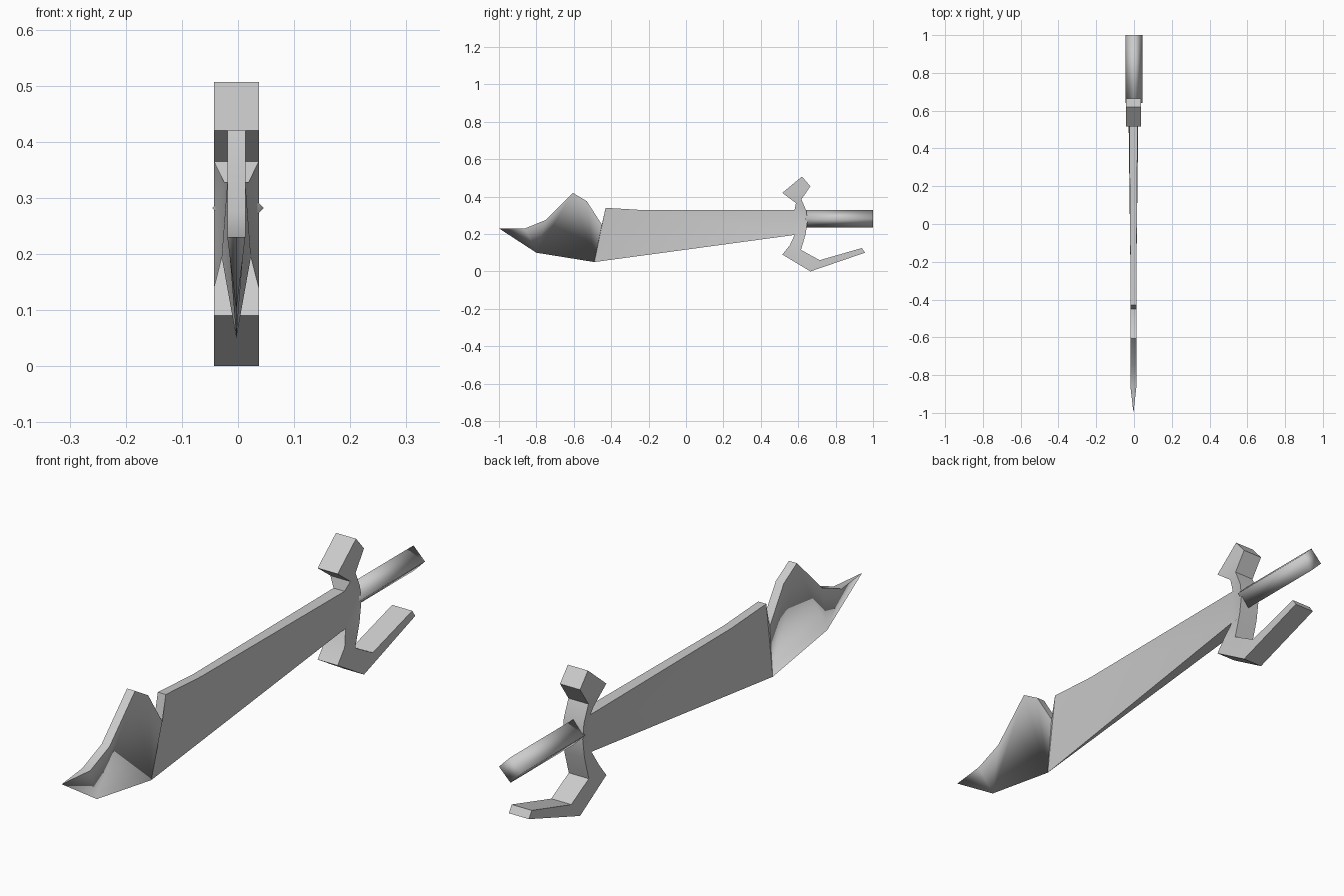
import bpy, bmesh, math
from mathutils import Matrix

cube = bpy.data.objects.get("Cube")
if cube:
    bpy.data.objects.remove(cube, do_unlink=True)

grey = bpy.data.materials.new("light_grey")
grey.use_nodes = True
COLOUR = (0.6, 0.6, 0.6, 1)
grey.diffuse_color = COLOUR
grey.node_tree.nodes["Principled BSDF"].inputs["Base Color"].default_value = COLOUR


def add_object(name, bm):
    bmesh.ops.recalc_face_normals(bm, faces=bm.faces[:])
    for f in bm.faces:
        f.smooth = True
    mesh = bpy.data.meshes.new(name)
    bm.to_mesh(mesh)
    bm.free()
    mesh.materials.append(grey)
    obj = bpy.data.objects.new(name, mesh)
    bpy.context.collection.objects.link(obj)
    return obj


# Outline points: y, z, half thickness
MID = -0.003   # centre plane of blade and guard
B, G = 0.016, 0.04
points = {
    # blade spine, tip to guard
    "tip": (-1, 0.23, 0), "a": (-0.86, 0.23, B), "b": (-0.75, 0.275, B),
    "c": (-0.605, 0.42, B), "d": (-0.53, 0.375, B), "e": (-0.45, 0.25, B),
    "f": (-0.43, 0.34, B), "g": (-0.23, 0.328, B), "h": (0.58, 0.328, 0.022),
    # cutting edge
    "p": (-0.8, 0.1, 0), "q": (-0.49, 0.05, 0), "r": (0.58, 0.195, 0.026),
    # upper horn of the guard
    "s": (0.588, 0.365, G), "t": (0.515, 0.42, G), "u": (0.62, 0.507, G),
    "v": (0.665, 0.455, G), "w": (0.617, 0.385, G),
    # back of the guard
    "x": (0.643, 0.325, G), "y": (0.65, 0.27, G), "z": (0.64, 0.2, G),
    # lower horn and knuckle bow
    "i": (0.615, 0.115, G), "j": (0.715, 0.06, G), "k": (0.94, 0.125, G),
    "l": (0.957, 0.1, G), "m": (0.665, 0, G), "n": (0.515, 0.09, G),
    "o": (0.555, 0.14, G),
}
sides = [["tip", "a", "p"]] + [list(s) for s in (
    "abp", "bcp", "cqp", "cdq", "deq", "efq", "fgq", "grq", "ghr",
    "stuvw", "hswx", "hxy", "hyr", "ryz", "rzio", "oimn", "ijm", "jklm")]

bm = bmesh.new()
right, left = {}, {}
for name, (y, z, half) in points.items():
    right[name] = bm.verts.new((MID - half, y, z))
    left[name] = bm.verts.new((MID + half, y, z)) if half else right[name]

# Mirrored flat sides, then a rim along every open outline edge
edge_use = {}
for poly in sides:
    bm.faces.new([right[n] for n in poly])
    bm.faces.new([left[n] for n in reversed(poly)])
    for n1, n2 in zip(poly, poly[1:] + poly[:1]):
        edge_use.setdefault(frozenset((n1, n2)), []).append((n1, n2))
for uses in edge_use.values():
    if len(uses) == 1:
        n1, n2 = uses[0]
        ring = list(dict.fromkeys((right[n2], right[n1], left[n1], left[n2])))
        if len(ring) > 2:
            bm.faces.new(ring)

# Hard outline edges; the keen edge of the blade stays smooth
bmesh.ops.recalc_face_normals(bm, faces=bm.faces[:])
keen = {right[n] for n, p in points.items() if p[2] == 0}
for e in bm.edges:
    if e.calc_face_angle(0) > math.radians(32) and not set(e.verts) <= keen:
        e.smooth = False
add_object("blade_and_guard", bm)

# Four-sided grip, standing on its corner
bm = bmesh.new()
bmesh.ops.create_cone(bm, cap_ends=True, segments=4, radius1=0.046,
                      radius2=0.046, depth=0.36,
                      matrix=Matrix.Translation((0, 0.82, 0.282))
                      @ Matrix.Rotation(math.pi / 2, 4, "X"))
# Turn it so that its corners point up, down and sideways
corner = max(bm.verts, key=lambda v: v.co.z).co
if abs(corner.x) > 0.01:
    bmesh.ops.rotate(bm, verts=bm.verts[:], cent=(0, 0.82, 0.282),
                     matrix=Matrix.Rotation(math.pi / 4, 3, "Y"))
add_object("grip", bm)
